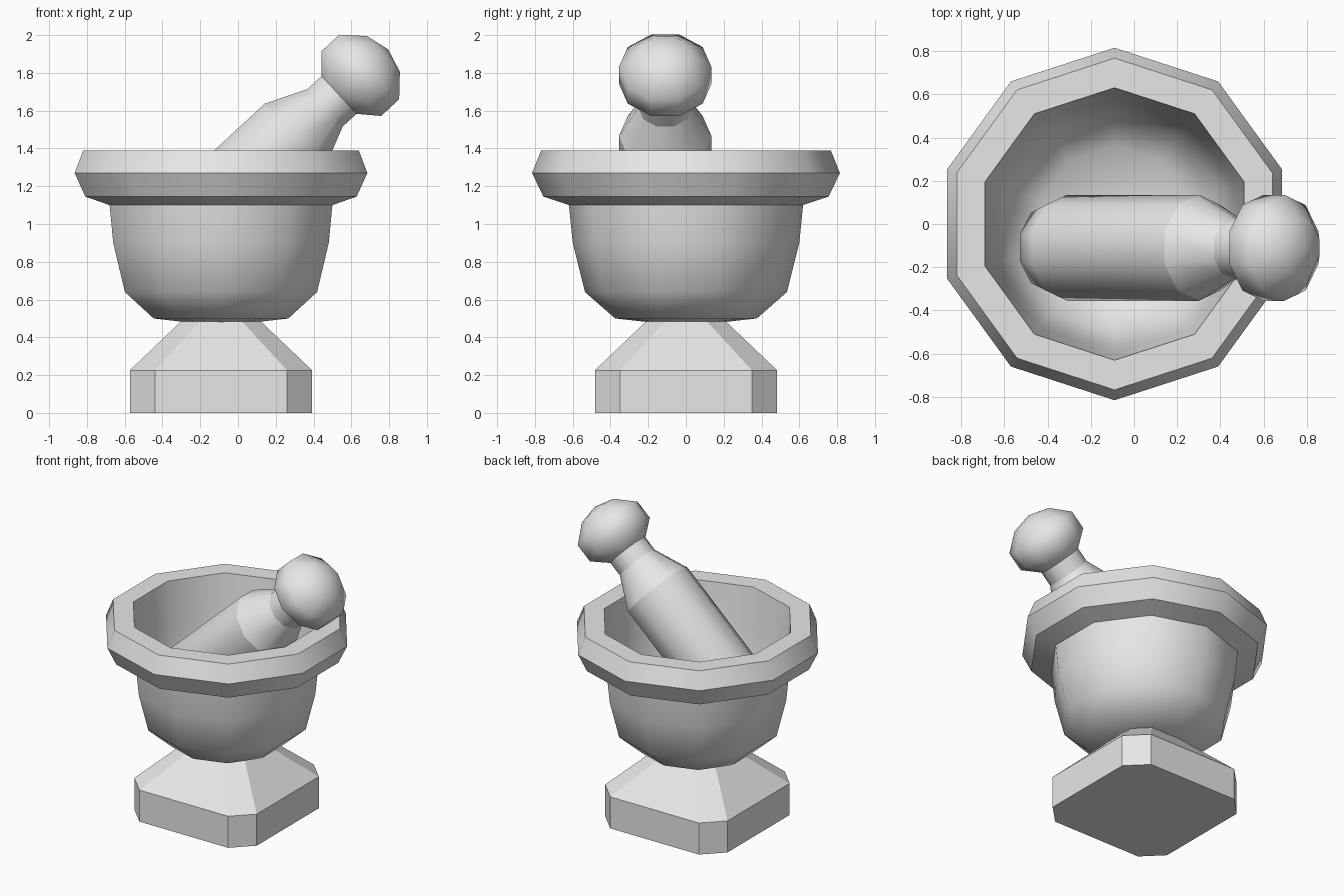
import bpy, bmesh
from math import sin, cos, pi, atan2
from mathutils import Matrix, Vector

cube = bpy.data.objects.get("Cube")
if cube:
    bpy.data.objects.remove(cube)

stone = bpy.data.materials.new("grey stone")
stone.use_nodes = True
GREY = (0.8, 0.8, 0.8, 1)
stone.diffuse_color = GREY
stone.node_tree.nodes["Principled BSDF"].inputs["Base Color"].default_value = GREY

CENTRE_X = -0.09
SIDES = 10


def finish(name, bm, matrix):
    mesh = bpy.data.meshes.new(name)
    bm.to_mesh(mesh)
    bm.free()
    mesh.materials.append(stone)
    obj = bpy.data.objects.new(name, mesh)
    obj.matrix_world = matrix
    bpy.context.collection.objects.link(obj)
    return obj


def loft(bm, rings, smooth=False, creases=()):
    """Join rings of vertices; a single vertex makes a fan. Creased rings stay sharp."""
    for a, b in zip(rings, rings[1:]):
        n = max(len(a), len(b))
        for i in range(n):
            j = (i + 1) % n
            corners = [a[i % len(a)], a[j % len(a)], b[j % len(b)], b[i % len(b)]]
            face = bm.faces.new(list(dict.fromkeys(corners)))
            face.smooth = smooth
    for k in creases:
        ring = set(rings[k])
        for edge in bm.edges:
            if set(edge.verts) <= ring:
                edge.smooth = False


def lathe(name, profile, matrix, creases=()):
    """Turn a (radius, height) profile into a ten-sided smooth solid."""
    bm = bmesh.new()
    rings = []
    for r, z in profile:
        angles = [pi / 2 + 2 * pi * i / SIDES for i in range(SIDES)] if r else [0]
        rings.append([bm.verts.new((r * cos(a), r * sin(a), z)) for a in angles])
    loft(bm, rings, True, creases)
    bmesh.ops.recalc_face_normals(bm, faces=bm.faces)
    return finish(name, bm, matrix)


# Foot: square block with cut corners, tapering up to the bowl
def cut_square(bm, half, flat, z):
    points = []
    for k in range(4):
        turn = Matrix.Rotation(k * pi / 2, 3, "Z")
        points += [turn @ Vector((half, s * flat, z)) for s in (-1, 1)]
    return [bm.verts.new(p) for p in points]


foot = bmesh.new()
levels = [cut_square(foot, *level) for level in
          ((0.483, 0.35, 0), (0.483, 0.35, 0.225), (0.21, 0.11, 0.485))]
loft(foot, levels)
foot.faces.new(levels[0])
foot.faces.new(levels[-1])
bmesh.ops.recalc_face_normals(foot, faces=foot.faces)
place = Matrix.Translation((CENTRE_X, 0, 0))
finish("foot", foot, place)

# Bowl: outer wall, thick rim, inner wall down to the floor
bowl = [(0, 0.47), (0.15, 0.475), (0.375, 0.5), (0.535, 0.64), (0.6, 0.9), (0.62, 1.1),
        (0.755, 1.145), (0.815, 1.27), (0.767, 1.39), (0.63, 1.39),
        (0.6, 1.1), (0.575, 0.9), (0.51, 0.66), (0.36, 0.53), (0, 0.5)]
lathe("bowl", bowl, place, creases=(5, 6, 7, 8, 9))

# Pestle: leaning on the rim, measured along its axis from the middle of the knob
lean = Matrix.Rotation(atan2(0.735, 0.68), 4, "Y")
pestle_place = Matrix.Translation((0.645, -0.11, 1.785)) @ lean
pestle = [(0, -1.46), (0.2, -1.42), (0.245, -1.3), (0.245, -0.47), (0.143, -0.25),
          (0.143, -0.15), (0.245, -0.062), (0.245, 0.068), (0.135, 0.17), (0, 0.205)]
lathe("pestle", pestle, pestle_place, creases=(3, 4, 5))
